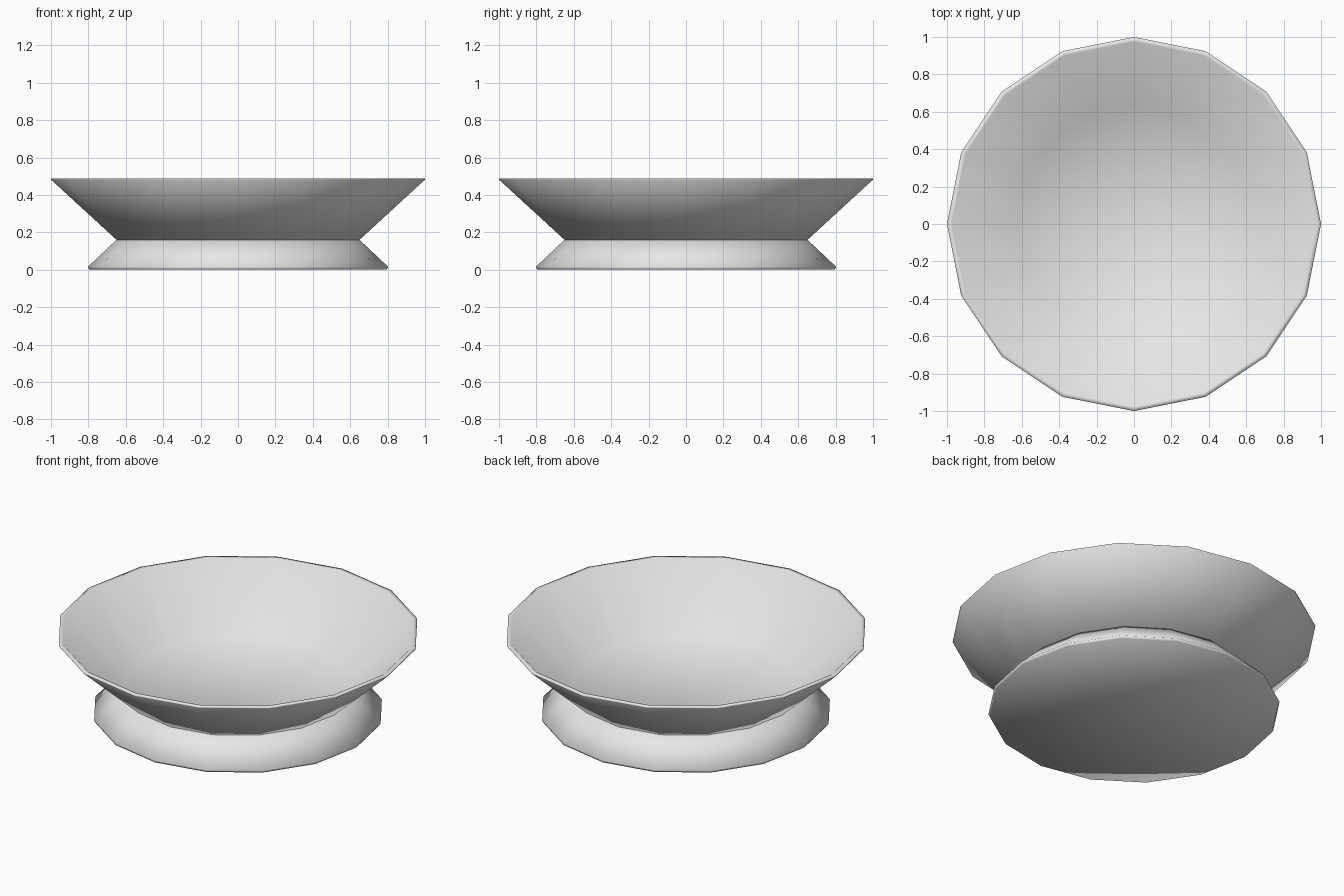
import bpy, bmesh, math

cube = bpy.data.objects.get("Cube")
if cube:
    bpy.data.objects.remove(cube, do_unlink=True)

SIDES = 16

# Single pale grey material
grey = bpy.data.materials.new("pale_grey")
grey.use_nodes = True
colour = (0.8, 0.8, 0.8, 1)
grey.diffuse_color = colour
grey.node_tree.nodes["Principled BSDF"].inputs["Base Color"].default_value = colour


def lathe(name, profile):
    """Spin (radius, height) points round z; radius 0 makes a centre point."""
    bm = bmesh.new()
    rings = []
    for r, z in profile:
        if r == 0:
            rings.append([bm.verts.new((0, 0, z))] * SIDES)
        else:
            angles = [math.tau * i / SIDES for i in range(SIDES)]
            rings.append([bm.verts.new((r * math.cos(a), r * math.sin(a), z)) for a in angles])
    for low, high in zip(rings, rings[1:]):
        for i in range(SIDES):
            j = (i + 1) % SIDES
            corners = list(dict.fromkeys((low[i], low[j], high[j], high[i])))
            bm.faces.new(corners).smooth = True
    bmesh.ops.recalc_face_normals(bm, faces=bm.faces)
    mesh = bpy.data.meshes.new(name)
    bm.to_mesh(mesh)
    bm.free()
    mesh.materials.append(grey)
    obj = bpy.data.objects.new(name, mesh)
    bpy.context.collection.objects.link(obj)
    return obj


# Flared foot with a thin bottom edge
lathe("foot", [(0, 0), (0.795, 0), (0.803, 0.015), (0.65, 0.16), (0, 0.16)])

# Hollow bowl with a thin lip
lathe("bowl", [(0, 0.16), (0.65, 0.16), (1, 0.482), (1, 0.489),
               (0.975, 0.489), (0.63, 0.175), (0, 0.175)])
